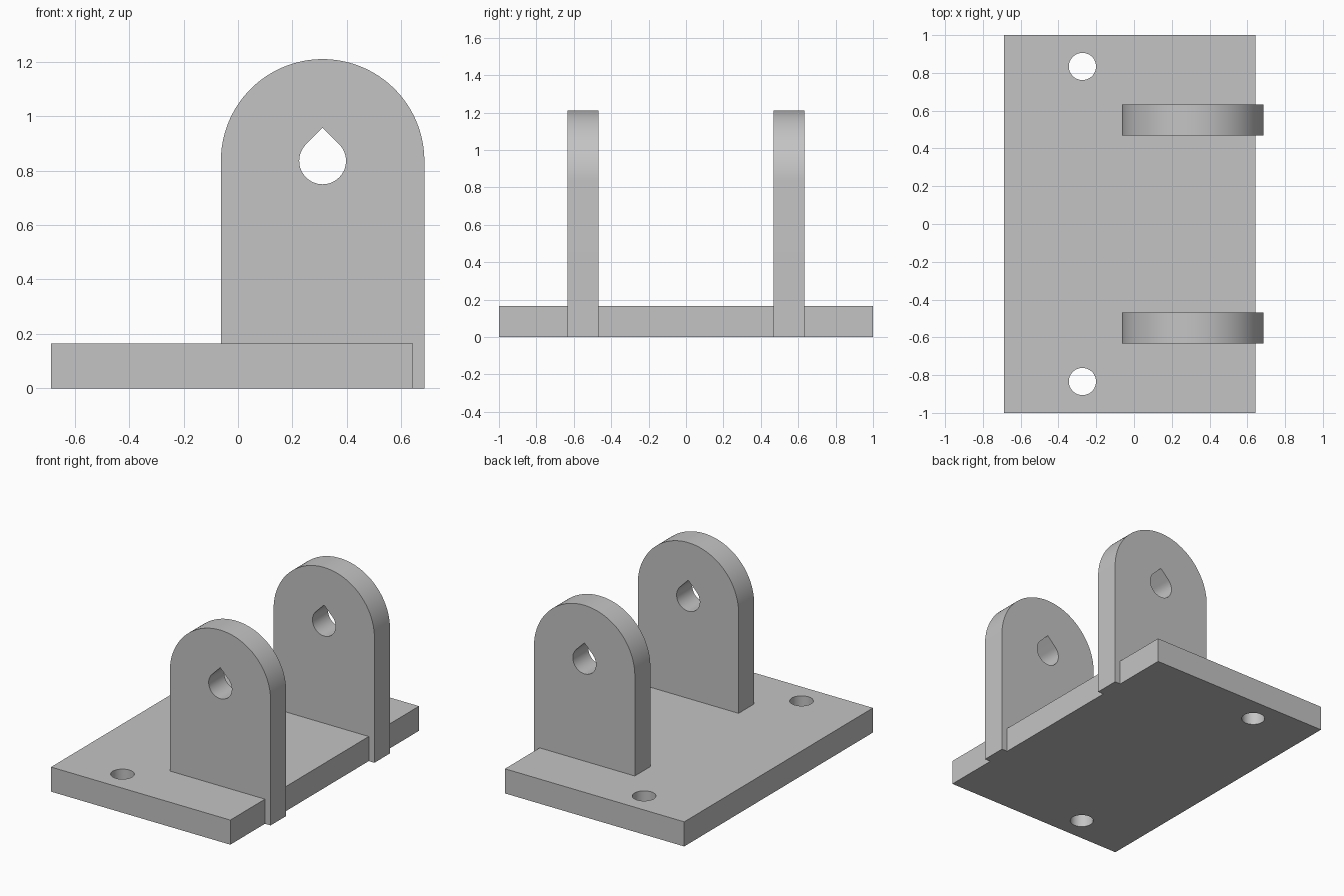
import bpy, bmesh
from math import cos, sin, pi
from mathutils import Vector

cube = bpy.data.objects.get("Cube")
if cube:
    bpy.data.objects.remove(cube, do_unlink=True)

grey = bpy.data.materials.new("light_grey")
grey.use_nodes = True
colour = (0.55, 0.55, 0.55, 1)
grey.diffuse_color = colour
grey.node_tree.nodes["Principled BSDF"].inputs["Base Color"].default_value = colour

BASE_X, BASE_TOP = (-0.687, 0.643), 0.165
LUG_X, LUG_Z, LUG_R = 0.311, 0.836, 0.374
LUG_Y, LUG_HALF = 0.55, 0.0825
PIN_R, BOLT_R = 0.086, 0.072


def arc(cx, cy, r, start, end, steps):
    """Points along a circular arc, both ends included."""
    angles = [start + (end - start) * i / steps for i in range(steps + 1)]
    return [(cx + r * cos(a), cy + r * sin(a)) for a in angles]


def prism(name, points, offset, place):
    """Extrude a flat outline along offset; place maps 2D points to 3D."""
    bm = bmesh.new()
    face = bm.faces.new([bm.verts.new(place(u, v)) for u, v in points])
    top = bmesh.ops.extrude_face_region(bm, geom=[face])["geom"]
    bmesh.ops.translate(bm, vec=Vector(offset),
                        verts=[g for g in top if isinstance(g, bmesh.types.BMVert)])
    bmesh.ops.recalc_face_normals(bm, faces=bm.faces)
    mesh = bpy.data.meshes.new(name)
    bm.to_mesh(mesh)
    bm.free()
    mesh.materials.append(grey)
    obj = bpy.data.objects.new(name, mesh)
    bpy.context.collection.objects.link(obj)
    return obj


def cut(obj, cutter):
    """Subtract the cutter, then discard it."""
    mod = obj.modifiers.new("hole", "BOOLEAN")
    mod.operation, mod.solver, mod.object = "DIFFERENCE", "EXACT", cutter
    select(obj)
    bpy.ops.object.modifier_apply(modifier=mod.name)
    bpy.data.objects.remove(cutter, do_unlink=True)


def select(obj):
    bpy.ops.object.select_all(action="DESELECT")
    obj.select_set(True)
    bpy.context.view_layer.objects.active = obj


def smooth(obj):
    select(obj)
    bpy.ops.object.shade_smooth_by_angle(angle=pi / 6)


# Base plate with two bolt holes
left, right = BASE_X
base = prism("base_plate", [(left, -1), (right, -1), (right, 1), (left, 1)],
             (0, 0, BASE_TOP), lambda u, v: (u, v, 0))
for side in (-1, 1):
    circle = arc(-0.273, side * 0.834, BOLT_R, 0, 2 * pi, 48)[:-1]
    cut(base, prism("bolt_cutter", circle, (0, 0, 0.4),
                    lambda u, v: (u, v, -0.1)))
smooth(base)

# Round-topped lugs, each with a teardrop pin hole
outline = [(LUG_X - LUG_R, 0), (LUG_X + LUG_R, 0)]
outline += arc(LUG_X, LUG_Z, LUG_R, 0, pi, 64)
teardrop = arc(LUG_X, LUG_Z, PIN_R, pi * 3 / 4, pi * 9 / 4, 48)
teardrop.append((LUG_X, LUG_Z + PIN_R * 2 ** 0.5))
for name, y in (("front_lug", -LUG_Y), ("back_lug", LUG_Y)):
    lug = prism(name, outline, (0, 2 * LUG_HALF, 0),
                lambda u, v: (u, y - LUG_HALF, v))
    cut(lug, prism("pin_cutter", teardrop, (0, 4 * LUG_HALF, 0),
                   lambda u, v: (u, y - 2 * LUG_HALF, v)))
    smooth(lug)
